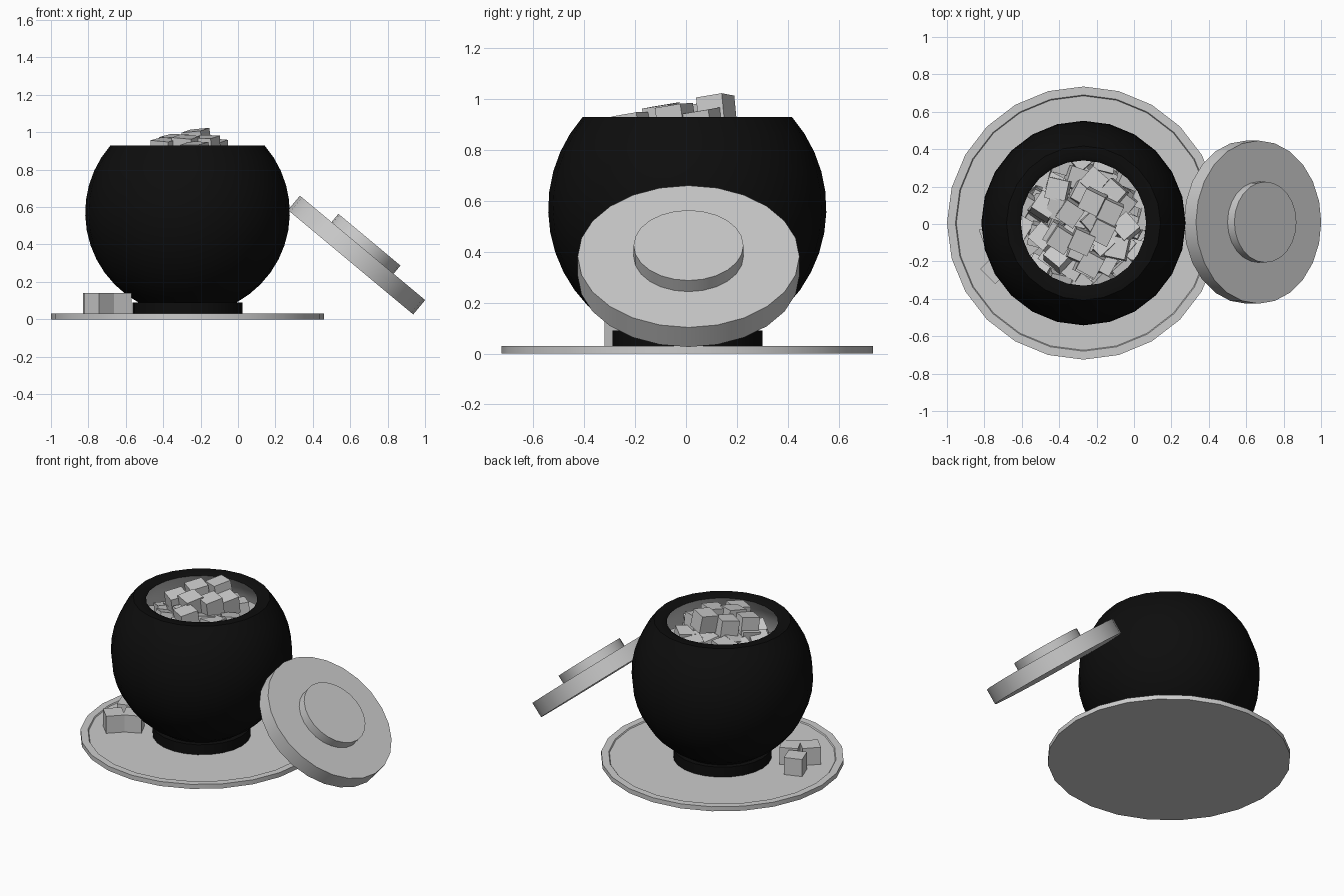
import bpy, bmesh, math, random
from mathutils import Matrix, Vector, Euler

if "Cube" in bpy.data.objects:
    bpy.data.objects.remove(bpy.data.objects["Cube"])

random.seed(7)
CX, CY = -0.27, 0.005
SEG = 24

black = bpy.data.materials.new("black_glaze")
black.diffuse_color = (0.004, 0.004, 0.004, 1)
black.use_nodes = True
black.node_tree.nodes["Principled BSDF"].inputs["Base Color"].default_value = black.diffuse_color


def finish(name, bm, mat=None, matrix=None, smooth=True):
    mesh = bpy.data.meshes.new(name)
    bm.to_mesh(mesh)
    bm.free()
    obj = bpy.data.objects.new(name, mesh)
    bpy.context.collection.objects.link(obj)
    if matrix:
        obj.matrix_world = matrix
    if mat:
        mesh.materials.append(mat)
    if smooth:
        bpy.ops.object.select_all(action='DESELECT')
        obj.select_set(True)
        bpy.context.view_layer.objects.active = obj
        bpy.ops.object.shade_smooth_by_angle(angle=math.radians(35))
    return obj


def lathe(name, profile, matrix, mat=None):
    """Spin an (r, z) profile, listed bottom-outside-top-inside, about z."""
    bm = bmesh.new()
    rings = []
    for r, z in profile:
        if r < 1e-5:
            rings.append([bm.verts.new((0, 0, z))])
        else:
            rings.append([bm.verts.new((r * math.cos(2 * math.pi * i / SEG),
                                        r * math.sin(2 * math.pi * i / SEG), z))
                          for i in range(SEG)])
    for a, b in zip(rings, rings[1:]):
        for i in range(SEG):
            j = (i + 1) % SEG
            quad = [a[i % len(a)], a[j % len(a)], b[j % len(b)], b[i % len(b)]]
            bm.faces.new(list(dict.fromkeys(quad)))
    return finish(name, bm, mat, matrix)


def arc(radius, z0, z1, steps, zc=0.57):
    """Profile points on a sphere between two heights."""
    a0, a1 = math.asin((z0 - zc) / radius), math.asin((z1 - zc) / radius)
    angles = [a0 + (a1 - a0) * k / steps for k in range(steps + 1)]
    return [(radius * math.cos(a), zc + radius * math.sin(a)) for a in angles]


def cube(name, loc, rot, size=0.113):
    bm = bmesh.new()
    bmesh.ops.create_cube(bm, size=size)
    m = Matrix.Translation(loc) @ Euler(rot).to_matrix().to_4x4()
    return finish(name, bm, None, m, smooth=False)


centre = Matrix.Translation((CX, CY, 0))

# saucer with a shallow recess
lathe("saucer", [(0, 0), (0.73, 0), (0.73, 0.03), (0.685, 0.03),
                 (0.68, 0.023), (0, 0.023)], centre)

# round bowl: foot, outer wall and flat lip
lathe("bowl", [(0, 0.024), (0.295, 0.024), (0.295, 0.09)]
      + arc(0.547, 0.09, 0.93, 12) + [(0.355, 0.93), (0.335, 0.918)], centre, black)

# pale inside of the bowl
lathe("bowl_lining", [(0.335, 0.918)] + arc(0.49, 0.915, 0.12, 11)[1:] + [(0, 0.12)], centre)

# lid leaning on the bowl
tilt = math.radians(39.8)
lid = Matrix.Translation((0.602, 0.01, 0.305)) @ Matrix.Rotation(tilt, 4, 'Y')
lathe("lid", [(0, 0), (0.436, 0), (0.436, 0.1), (0, 0.1)], lid)
lathe("lid_knob", [(0, 0.095), (0.216, 0.095), (0.216, 0.157), (0, 0.157)], lid)

# loose sugar-like cubes on the saucer
for x, y, turn in [(-0.742, -0.24, 45), (-0.645, -0.17, 25), (-0.757, -0.065, 20)]:
    cube("loose_cube", (x, y, 0.083), (0, 0, math.radians(turn)))

# heap of cubes in the bowl: rings in layers, rising to the middle
for base, rings in [(0.66, [(0, 1), (0.13, 6), (0.26, 12), (0.38, 17)]),
                    (0.77, [(0, 1), (0.12, 6), (0.24, 11), (0.345, 16)]),
                    (0.86, [(0.05, 3), (0.15, 7), (0.225, 9)])]:
    for radius, count in rings:
        for k in range(count):
            a = 2 * math.pi * (k + random.uniform(-0.2, 0.2)) / count
            z = base - 0.2 * radius + random.uniform(-0.02, 0.02)
            cube("heap_cube", (CX + radius * math.cos(a), CY + radius * math.sin(a), z),
                 (random.uniform(-0.25, 0.25), random.uniform(-0.25, 0.25),
                  random.uniform(-0.9, -0.2)))

# top cubes standing above the lip
for x, y, z in [(-0.22, 0.12, 0.955), (-0.34, 0.06, 0.925), (-0.28, -0.09, 0.92),
                (-0.17, -0.04, 0.92), (-0.39, -0.08, 0.905), (-0.23, -0.21, 0.885),
                (-0.13, 0.07, 0.9)]:
    cube("top_cube", (x, y, z), (0.15, random.uniform(-0.12, 0.12), -0.5 + random.uniform(-0.1, 0.1)))
